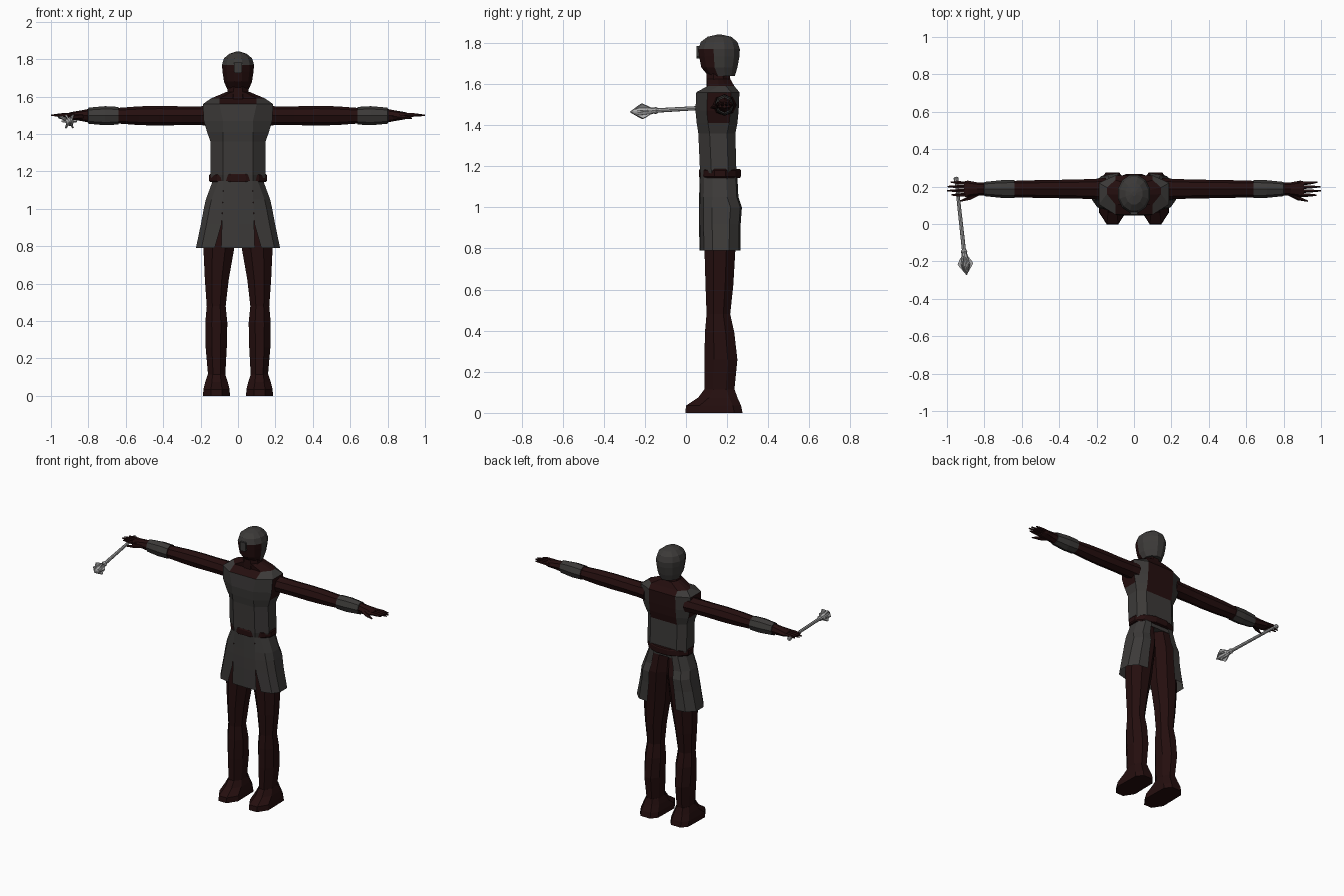
import bpy, bmesh, math
from mathutils import Vector

if "Cube" in bpy.data.objects:
    bpy.data.objects.remove(bpy.data.objects["Cube"])


def material(name, rgb):
    m = bpy.data.materials.new(name)
    m.diffuse_color = (*rgb, 1)
    m.use_nodes = True
    m.node_tree.nodes["Principled BSDF"].inputs["Base Color"].default_value = m.diffuse_color
    return m


MAROON = material("dark maroon cloth", (0.018, 0.0045, 0.0045))
GREY = material("dark grey plate", (0.045, 0.042, 0.040))
STEEL = material("pale steel", (0.42, 0.42, 0.42))


def finish(name, bm, mats, rule=None, solid=True):
    if solid:
        bmesh.ops.recalc_face_normals(bm, faces=bm.faces)
    if rule:
        for f in bm.faces:
            f.material_index = rule(f.calc_center_median())
    me = bpy.data.meshes.new(name)
    bm.to_mesh(me)
    bm.free()
    for m in mats:
        me.materials.append(m)
    ob = bpy.data.objects.new(name, me)
    bpy.context.collection.objects.link(ob)
    return ob


def loft(name, rings, mats, rule=None, closed=True):
    """Skin a list of point rings; closed rings get end caps."""
    bm = bmesh.new()
    vs = [[bm.verts.new(p) for p in r] for r in rings]
    n = len(rings[0])
    for a, b in zip(vs, vs[1:]):
        for i in range(n if closed else n - 1):
            j = (i + 1) % n
            bm.faces.new((a[i], a[j], b[j], b[i]))
    if closed:
        bm.faces.new(vs[0])
        bm.faces.new(vs[-1])
    return finish(name, bm, mats, rule, closed)


def oval(z, x0, x1, y0, y1, n=8):
    """Flat-sided horizontal ring filling the given bounds."""
    k = 1 / math.cos(math.pi / n)
    return [((x0 + x1) / 2 + (x1 - x0) / 2 * k * math.cos((i + .5) * math.tau / n),
             (y0 + y1) / 2 + (y1 - y0) / 2 * k * math.sin((i + .5) * math.tau / n), z)
            for i in range(n)]


def tube(name, path, mats, n=6, rule=None):
    """Round or oval tube along (point, width, height) stations."""
    axis = (Vector(path[-1][0]) - Vector(path[0][0])).normalized()
    u = axis.cross(Vector((0, 0, 1))).normalized()
    v = u.cross(axis)
    rings = []
    for p, ru, rv in path:
        rings.append([Vector(p) + u * ru * math.cos(i * math.tau / n)
                      + v * rv * math.sin(i * math.tau / n) for i in range(n)])
    return loft(name, rings, mats, rule)


def body_ring(z, w, yf, yb, xf=.08, xb=.10):
    """Torso section: flat chest, angled sides, flat back."""
    half = [(xf, yf), (w, yf + .055), (w, (yf + yb) / 2), (w, yb - .04), (xb, yb)]
    pts = [(0, yf)] + half + [(0, yb)] + [(-x, y) for x, y in reversed(half)]
    return [(x, y, z) for x, y in pts]


# torso: plate with cloth armholes and upper back
def torso_rule(c):
    if c.z > 1.56:
        return 0 if abs(c.x) < .095 or c.z > 1.6 else 1
    if c.z > 1.41 and abs(c.x) > .155 and .10 < c.y < .23:
        return 0
    if c.z > 1.36 and c.y > .22 and abs(c.x) < .09:
        return 0
    return 1


loft("torso", [body_ring(1.12, .13, .075, .24),
               body_ring(1.18, .148, .068, .245),
               body_ring(1.36, .147, .06, .24),
               body_ring(1.41, .165, .052, .25),
               body_ring(1.47, .183, .046, .256),
               body_ring(1.56, .188, .05, .26, .1),
               body_ring(1.59, .145, .105, .235, .1),
               body_ring(1.625, .062, .10, .215, .035, .04)],
     [MAROON, GREY], torso_rule)

# neck and belt
loft("neck", [oval(1.58, -.06, .06, .10, .22), oval(1.68, -.052, .052, .10, .21)], [MAROON])
loft("belt", [oval(z, -w, w, .165 - d, .165 + d, 12)
              for z, w, d in ((1.143, .149, .098), (1.15, .155, .102),
                              (1.18, .155, .102), (1.187, .149, .098))], [MAROON])

# helmeted head with an open face
loft("head", [oval(z, -w, w, y0, y1, 12) for z, w, y0, y1 in (
    (1.64, .058, .108, .238), (1.68, .075, .075, .25), (1.735, .083, .064, .26),
    (1.77, .086, .06, .262), (1.805, .075, .072, .25),
    (1.83, .045, .105, .22), (1.84, .012, .15, .175))],
    [MAROON, GREY], lambda c: 0 if c.z < 1.77 and c.y < .15 else 1)
loft("nose_guard", [[(-w, .052, z), (w, .052, z), (w, .075, z), (-w, .075, z)]
                    for w, z in ((.014, 1.725), (.022, 1.735), (.02, 1.785))], [GREY])

# skirt: front panel and two side panels, open at the slits and rear
levels = ((1.15, .135, .07, .25), (1.05, .172, .068, .255),
          (1.0, .183, .067, .272), (.92, .198, .067, .266), (.79, .225, .07, .265))
loft("skirt_front", [[(-.09 * (.85 + .15 * t), yf, z), (0, yf - .004, z),
                      (.09 * (.85 + .15 * t), yf, z)]
                     for t, (z, w, yf, yb) in zip((0, .3, .5, .7, 1), levels)],
     [GREY], closed=False)

for s, side in ((-1, "right"), (1, "left")):
    loft(side + "_skirt_panel",
         [[(s * x, y, z) for x, y in ((a, yf), (w - .03, yf + .018), (w, yf + .06),
                                      (w, yb - .055), (w * .78, yb - .008), (w * .48, yb))]
          for a, (z, w, yf, yb) in zip((.0765, .081, .083, .088, .125), levels)],
         [GREY], closed=False)

    # leg with calf and pointed shoe
    loft(side + "_leg", [oval(z, s * a, s * b, y0, y1) for z, a, b, y0, y1 in (
        (1.13, 0, .125, .085, .235), (1.0, 0, .158, .088, .255),
        (.79, .02, .185, .09, .24), (.62, .05, .177, .095, .23),
        (.48, .066, .167, .1, .215), (.39, .057, .175, .092, .235),
        (.26, .06, .173, .09, .25), (.11, .068, .16, .09, .235))], [MAROON])
    loft(side + "_shoe", [[(s * x, y, z) for x, y in (
        (.115 - .03 * t, yt), (.115 + .03 * t, yt), (.115 + w, yt + .06 * t + .005),
        (.115 + w * .95, yh - .04), (.115 + w * .5, yh), (.115 - w * .5, yh),
        (.115 - w * .95, yh - .04), (.115 - w, yt + .06 * t + .005))]
        for z, w, yt, yh, t in ((0, .072, -.003, .275, 1), (.035, .07, 0, .268, 1),
                                (.075, .06, .06, .25, .8), (.115, .047, .09, .236, .7))],
        [MAROON])

    # arm with grey bracer
    tube(side + "_arm", [((s * x, .187, 1.498), ry, rz) for x, ry, rz in (
        (.15, .06, .055), (.2, .055, .05), (.3, .051, .05), (.42, .049, .053),
        (.53, .047, .05), (.638, .044, .042), (.64, .048, .047), (.71, .047, .051),
        (.80, .038, .043), (.801, .034, .036), (.84, .036, .028), (.89, .045, .02),
        (.91, .04, .014))],
        [MAROON, GREY], 8, lambda c: 1 if .639 < abs(c.x) < .8005 else 0)

    # fingers and thumb
    for i, (y0, y1, tip) in enumerate(((.155, .155, .975), (.176, .178, 1.0),
                                       (.197, .2, .998), (.216, .224, .98))):
        tube(f"{side}_finger_{i + 1}", [((s * .875, y0, 1.5), .011, .012),
                                        ((s * .94, (y0 + y1) / 2, 1.502), .009, .01),
                                        ((s * tip, y1, 1.5), .004, .004)], [MAROON], 5)
    tube(side + "_thumb", [((s * .83, .165, 1.495), .014, .014),
                           ((s * .88, .138, 1.49), .012, .012),
                           ((s * .93, .122, 1.485), .004, .004)], [MAROON], 5)

# mace: shaft, pommel, core and six flanges
start, end = Vector((-.952, .25, 1.494)), Vector((-.895, -.272, 1.464))
length = (end - start).length


def along(d):
    return start.lerp(end, d / length)


tube("mace_shaft", [(along(d), r, r) for d, r in ((0, .009), (.41, .011))], [STEEL], 8)
tube("mace_pommel", [(along(d), r, r) for d, r in ((-.002, .007), (.004, .013), (.018, .013),
                                                   (.024, .009))], [STEEL], 8)
tube("mace_core", [(along(d), r, r) for d, r in ((.39, .012), (.40, .018), (.41, .014), (.44, .021),
                                                 (.48, .024), (.505, .015), (length, .002))],
     [STEEL], 8)
axis = (end - start).normalized()
u = axis.cross(Vector((0, 0, 1))).normalized()
v = u.cross(axis)
for i in range(6):
    a = i * math.tau / 6
    out = u * math.cos(a) + v * math.sin(a)
    thick = axis.cross(out) * .004
    outline = [along(d) + out * r for d, r in ((.415, .01), (.445, .03), (.467, .042),
                                               (.485, .03), (.51, .012))]
    loft(f"mace_flange_{i + 1}", [[p - thick for p in outline], [p + thick for p in outline]],
         [STEEL])
